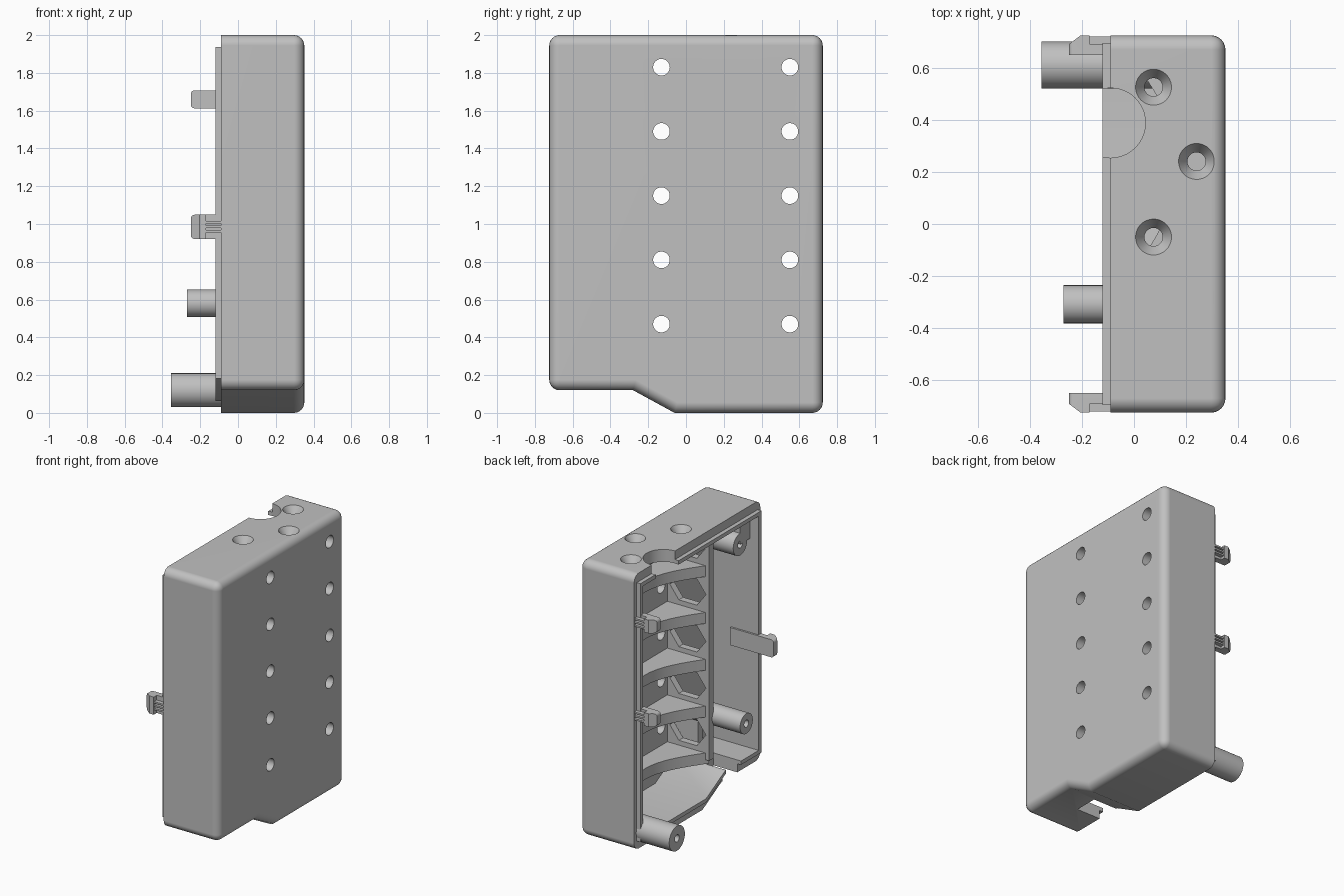
import bpy, bmesh, math
from mathutils import Matrix, Vector

if "Cube" in bpy.data.objects:
    bpy.data.objects.remove(bpy.data.objects["Cube"])

grey = bpy.data.materials.new("plain_grey")
grey.use_nodes = True
colour = (0.53, 0.53, 0.53, 1)
grey.diffuse_color = colour
grey.node_tree.nodes["Principled BSDF"].inputs["Base Color"].default_value = colour


def finish(name, bm):
    bmesh.ops.recalc_face_normals(bm, faces=bm.faces)
    mesh = bpy.data.meshes.new(name)
    bm.to_mesh(mesh)
    bm.free()
    mesh.materials.append(grey)
    obj = bpy.data.objects.new(name, mesh)
    bpy.context.collection.objects.link(obj)
    return obj


def prism(points, lo, hi, axis):
    """Extrude a 2D outline along x (points y, z), y (points x, z) or z (points x, y)."""
    k = "xyz".index(axis)
    bm = bmesh.new()
    face = bm.faces.new([bm.verts.new((*p[:k], lo, *p[k:])) for p in points])
    out = bmesh.ops.extrude_face_region(bm, geom=[face])
    step = Vector((0, 0, 0))
    step[k] = hi - lo
    bmesh.ops.translate(bm, vec=step, verts=[g for g in out["geom"] if isinstance(g, bmesh.types.BMVert)])
    return bm


def box(name, x, y, z):
    outline = [(x[0], y[0]), (x[1], y[0]), (x[1], y[1]), (x[0], y[1])]
    return finish(name, prism(outline, *z, "z"))


def cylinder(name, centre, r, length, axis="z", r_top=None):
    bm = bmesh.new()
    spin = Matrix.Rotation(math.pi / 2, 4, "Y") if axis == "x" else Matrix()
    bmesh.ops.create_cone(bm, cap_ends=True, segments=40, radius1=r, radius2=r if r_top is None else r_top,
                          depth=length, matrix=Matrix.Translation(centre) @ spin)
    return finish(name, bm)


def boolean(obj, other, operation="DIFFERENCE"):
    mod = obj.modifiers.new("cut", "BOOLEAN")
    mod.object, mod.operation, mod.solver = other, operation, "EXACT"
    bpy.context.view_layer.update()
    result = bpy.data.meshes.new_from_object(obj.evaluated_get(bpy.context.evaluated_depsgraph_get()))
    obj.modifiers.clear()
    obj.data = result
    bpy.data.objects.remove(other)


def side_outline(dy, dz):
    return [(-0.724 + dy, 0.12 + dz), (-0.28, 0.12 + dz), (-0.06, dz), (0.724 - dy, dz),
            (0.724 - dy, 2 - dz), (-0.724 + dy, 2 - dz)]


# Case: rounded everywhere except the open rim and the creases of the sloping underside
OPEN, FLOOR = -0.09, 0.29
bm = prism(side_outline(0, 0), OPEN, 0.351, "x")
edges = [e for e in bm.edges if any(v.co.x > 0 for v in e.verts)
         and not all(-0.3 < v.co.y < 0 for v in e.verts) or all(v.co.x > 0 for v in e.verts)]
bmesh.ops.bevel(bm, geom=edges, offset=0.055, segments=6, profile=0.5, affect="EDGES")
case = finish("case", bm)
boolean(case, finish("lip", prism(side_outline(0.03, 0.062), -0.12, 0, "x")), "UNION")
boolean(case, finish("cavity", prism(side_outline(0.062, 0.09), -0.3, FLOOR, "x")))

# Cable notches in the top and bottom walls
boolean(case, cylinder("top_notch", (OPEN, 0.388, 2), 0.134, 0.4))
boolean(case, box("bottom_notch", (-0.3, 0.1), (-0.46, -0.29), (0.05, 0.24)))

# Round holes through the large face
hole_heights = [0.47 + 0.34 * i for i in range(5)]
for z in hole_heights:
    for y in (-0.13, 0.55):
        boolean(case, cylinder("face_hole", (0.32, y, z), 0.044, 0.2, "x"))

# Countersunk holes in the top
for x, y in ((0.075, 0.525), (0.24, 0.24), (0.075, -0.05)):
    boolean(case, cylinder("countersink", (x, y, 1.975), 0.035, 0.06, r_top=0.072))
    boolean(case, cylinder("screw_hole", (x, y, 1.93), 0.035, 0.16))

# Screw posts rising from the floor
for name, y, z, r, end in (("lower_back_post", 0.61, 0.12, 0.09, -0.355),
                           ("lower_front_post", -0.308, 0.58, 0.073, -0.27),
                           ("upper_front_post", -0.55, 1.73, 0.08, -0.05)):
    length = FLOOR + 0.02 - end
    post = cylinder(name, (end + length / 2, y, z), r, length, "x")
    boolean(post, cylinder("bore", (end, y, z), 0.026, 0.3, "x"))
box("upper_post_web", (-0.05, 0.3), (-0.68, -0.55), (1.73, 1.92))
box("lower_post_web", (0.1, 0.3), (-0.33, -0.28), (0.16, 0.56))


# Snap hooks along both long edges, with grip ribs on the outside
def hook(name, side, z, half, root):
    outline = [(root, 0.648), (-0.25, 0.648), (-0.25, 0.69), (-0.205, 0.724),
               (-0.17, 0.724), (-0.17, 0.69), (root, 0.69)]
    bm = prism([(x, side * y) for x, y in outline], z - half, z + half, "z")
    tips = [e for e in bm.edges if all(v.co.x < -0.249 for v in e.verts)
            and abs(e.verts[0].co.z - e.verts[1].co.z) < 0.001]
    bmesh.ops.bevel(bm, geom=tips, offset=0.02, segments=4, profile=0.5, affect="EDGES")
    finish(name, bm)
    for i in (-1, 0, 1):
        middle = z + i * 0.024
        box("hook_rib", (-0.17, -0.085), sorted((side * 0.685, side * 0.72)), (middle - 0.006, middle + 0.006))


hook("front_hook", -1, 0.985, 0.064, 0.1)
hook("upper_back_hook", 1, 1.66, 0.048, 0.0)
hook("lower_back_hook", 1, 0.98, 0.048, 0.0)

# Upright partition with a six-sided window in every row
partition = box("partition", (-0.045, 0.3), (-0.25, -0.2), (0.29, 1.92))
for z in hole_heights:
    window = [(0.125 + 0.145 * math.cos(a), z + 0.11 * math.sin(a))
              for a in (math.pi / 3 * i for i in range(6))]
    boolean(partition, finish("window", prism(window, -0.4, -0.1, "y")))

# Concave dividers between the rows of holes
steps = [i / 16 for i in range(17)]
for z in hole_heights:
    edge = [(-0.03 + 0.2 * math.sin(math.pi * t), 0.67 - 0.89 * t) for t in steps]
    finish("divider", prism(edge + [(0.3, -0.22), (0.3, 0.67)], z - 0.21, z - 0.13, "z"))

# Smooth curved surfaces, keep corners crisp and large faces flat
for obj in bpy.context.view_layer.objects:
    obj.select_set(obj.type == "MESH")
bpy.context.view_layer.objects.active = case
bpy.ops.object.shade_smooth_by_angle(angle=math.radians(30))
case.modifiers.new("flat_faces", "WEIGHTED_NORMAL").keep_sharp = True
